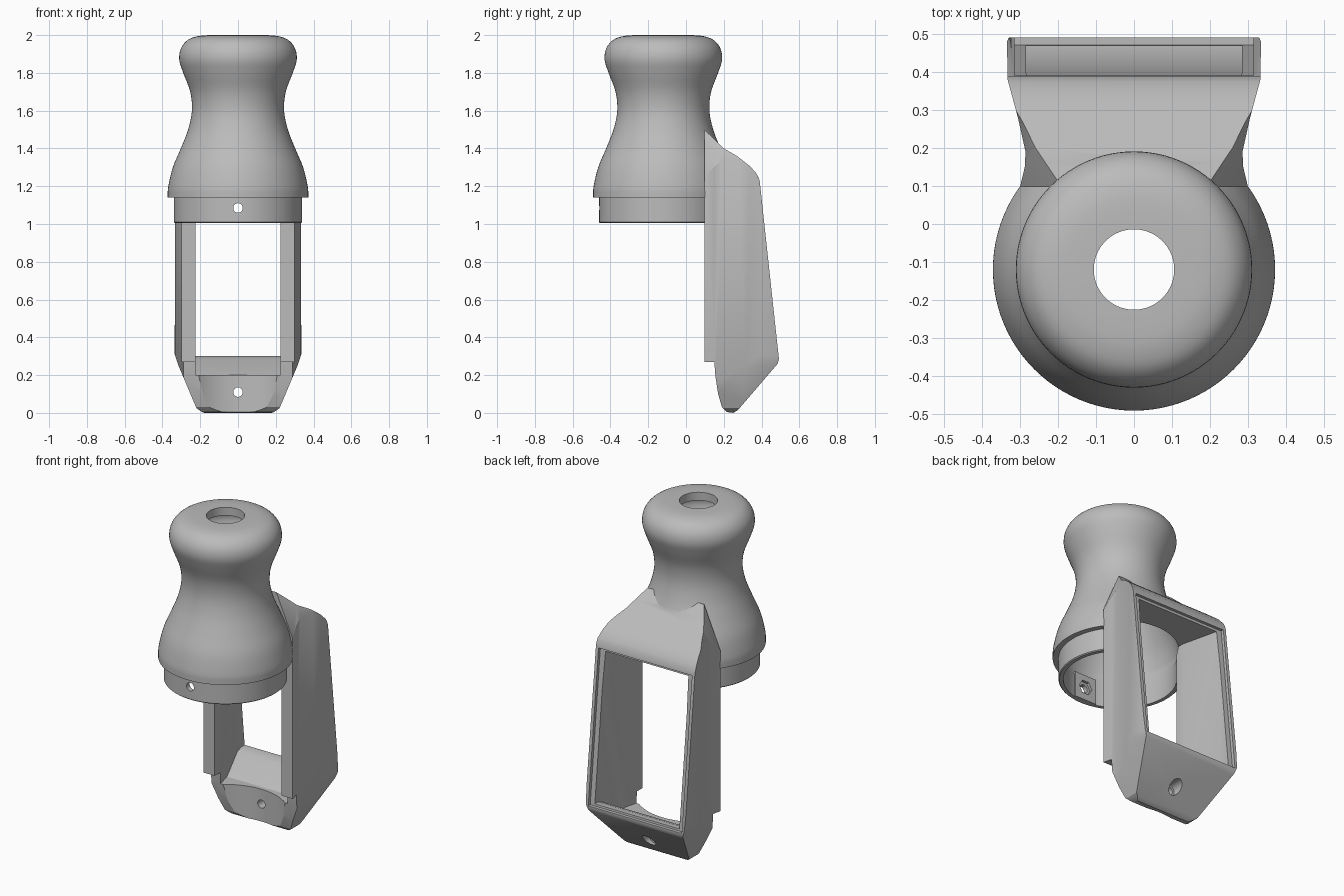
import bpy
import bmesh
from math import cos, sin, pi, radians
from mathutils import Vector, Matrix

default = bpy.data.objects.get("Cube")
if default:
    bpy.data.objects.remove(default, do_unlink=True)

AXIS_Y = -0.12  # centre line of the round handle

grey = bpy.data.materials.new("matte_grey")
grey.use_nodes = True
grey.diffuse_color = (0.5, 0.5, 0.5, 1)
grey.node_tree.nodes["Principled BSDF"].inputs["Base Color"].default_value = (0.5, 0.5, 0.5, 1)


def finish(bm, name):
    bmesh.ops.recalc_face_normals(bm, faces=bm.faces)
    mesh = bpy.data.meshes.new(name)
    bm.to_mesh(mesh)
    bm.free()
    ob = bpy.data.objects.new(name, mesh)
    bpy.context.collection.objects.link(ob)
    mesh.materials.append(grey)
    return ob


def prism(name, points, place, low, high):
    """Extrude a 2D outline; place(a, b, t) maps it into space."""
    bm = bmesh.new()
    rings = [[bm.verts.new(place(a, b, t)) for a, b in points] for t in (low, high)]
    n = len(points)
    for i in range(n):
        j = (i + 1) % n
        bm.faces.new((rings[0][i], rings[0][j], rings[1][j], rings[1][i]))
    for ring in rings:
        bm.faces.new(ring)
    return finish(bm, name)


def side(a, b, t):
    return (t, a, b)


def plan(a, b, t):
    return (a, b, t)


def front(a, b, t):
    return (a, t, b)


def mirrored(points):
    return points + [(-x, y) for x, y in reversed(points)]


def disc(x, y, r, n):
    return [(x + r * cos(2 * pi * i / n), y + r * sin(2 * pi * i / n)) for i in range(n)]


def smooth_path(pts, steps=4):
    """Catmull-Rom curve through the points."""
    p = [Vector(q) for q in [pts[0]] + pts + [pts[-1]]]
    out = []
    for a, b, c, d in zip(p, p[1:], p[2:], p[3:]):
        for k in range(steps):
            t = k / steps
            out.append(0.5 * (2 * b + (c - a) * t + (2 * a - 5 * b + 4 * c - d) * t ** 2
                              + (3 * b - a - 3 * c + d) * t ** 3))
    return [tuple(q) for q in out] + [pts[-1]]


def revolve(name, profile, n=96):
    bm = bmesh.new()
    rings = [[bm.verts.new((x, y, z)) for x, y in disc(0, AXIS_Y, r, n)] for r, z in profile]
    for lo, hi in zip(rings, rings[1:]):
        for i in range(n):
            j = (i + 1) % n
            bm.faces.new((lo[i], lo[j], hi[j], hi[i]))
    bm.faces.new(rings[0])
    bm.faces.new(rings[-1])
    return finish(bm, name)


def combine(target, other, operation):
    mod = target.modifiers.new(operation.title(), 'BOOLEAN')
    mod.operation, mod.solver, mod.object = operation, 'EXACT', other
    bpy.context.view_layer.objects.active = target
    bpy.ops.object.modifier_apply(modifier=mod.name)
    bpy.data.objects.remove(other, do_unlink=True)


# Housing: side, plan and front outlines intersected
housing = prism("housing", [
    (.097, .27), (.15, .27), (.155, .2), (.17, .1), (.19, .03), (.215, .005), (.25, 0),
    (.275, .015), (.485, .26), (.492, .285), (.39, 1.23), (.375, 1.265), (.34, 1.305),
    (.27, 1.36), (.2, 1.4), (.16, 1.44), (.097, 1.5)], side, -.4, .4)
combine(housing, prism("plan_outline", mirrored([
    (.3, .05), (.3, .1), (.288, .15), (.286, .19), (.306, .28), (.333, .38),
    (.335, .48), (.327, .5)]), plan, -.1, 1.6), 'INTERSECT')
combine(housing, prism("front_outline", mirrored([
    (.15, -.01), (.19, .004), (.22, .025), (.235, .06), (.315, .25), (.335, .31),
    (.34, 1.6)]), front, 0, .6), 'INTERSECT')

# Sloping shoulder facets on both sides
bm = bmesh.new()
bm.from_mesh(housing.data)
for s in (1, -1):
    cut = bmesh.ops.bisect_plane(
        bm, geom=bm.verts[:] + bm.edges[:] + bm.faces[:], plane_co=(s * .265, .1, 1.33),
        plane_no=(s * .03, -.0074, .013), clear_outer=True)
    edges = [e for e in cut["geom_cut"] if isinstance(e, bmesh.types.BMEdge)]
    bmesh.ops.holes_fill(bm, edges=edges, sides=0)
bmesh.ops.recalc_face_normals(bm, faces=bm.faces)
bm.to_mesh(housing.data)
bm.free()

# Concave front of the chin, concentric with the handle
combine(housing, prism("chin_cutter", disc(0, AXIS_Y, .345, 96), plan, -.1, .26), 'DIFFERENCE')

# Handle: collar, skirt, waist and rounded top
body = revolve("handle_and_housing", [(.335, 1.005), (.34, 1.01), (.34, 1.14), (.372, 1.14)]
               + smooth_path([(.372, 1.16), (.369, 1.2), (.345, 1.3), (.303, 1.4), (.264, 1.5),
                              (.244, 1.6), (.253, 1.7), (.29, 1.8), (.311, 1.87), (.302, 1.93),
                              (.265, 1.975), (.21, 1.995), (.15, 2)]))
combine(body, housing, 'UNION')

# Hollow of the handle, leaving a flat nut pad inside the collar
hollow = revolve("hollow", [(.313, .99), (.313, 1.15)]
                 + smooth_path([(.325, 1.2), (.3, 1.3), (.26, 1.4), (.22, 1.5), (.2, 1.6),
                                (.21, 1.7), (.24, 1.8), (.255, 1.87), (.23, 1.92), (.17, 1.95)])
                 + [(.106, 1.95), (.106, 2.1)])
combine(hollow, prism("nut_pad", [(-.075, .9), (.075, .9), (.075, 1.16), (-.075, 1.16)],
                      front, -.6, -.415), 'DIFFERENCE')
combine(body, hollow, 'DIFFERENCE')

# Window through the housing with a sloping floor
window = prism("window", [(-.05, .2), (.25, .2), (.4, .285), (.44, .3), (.7, .3),
                          (.7, 1.195), (-.05, 1.195)], side, -.4, .4)
combine(window, prism("window_plan", mirrored([(.225, 0), (.225, .15), (.285, .4), (.285, .6)]),
                      plan, 0, 1.5), 'INTERSECT')
combine(body, window, 'DIFFERENCE')

# Stepped rim around the back of the window
combine(body, prism("rim_step", [(.472, .288), (.7, .288), (.7, 1.212), (.374, 1.212)],
                    side, -.315, .315), 'DIFFERENCE')

# Screw holes, nut pocket and countersink
for z, r, n, near, far in ((1.085, .025, 32, -.6, -.3), (1.085, .045, 6, -.432, -.3),
                           (.11, .025, 32, .1, .6), (.11, .038, 32, .3, .6)):
    combine(body, prism("hole", disc(0, z, r, n), front, near, far), 'DIFFERENCE')

bpy.ops.object.select_all(action='DESELECT')
body.select_set(True)
bpy.context.view_layer.objects.active = body
bpy.ops.object.shade_smooth_by_angle(angle=radians(28))
